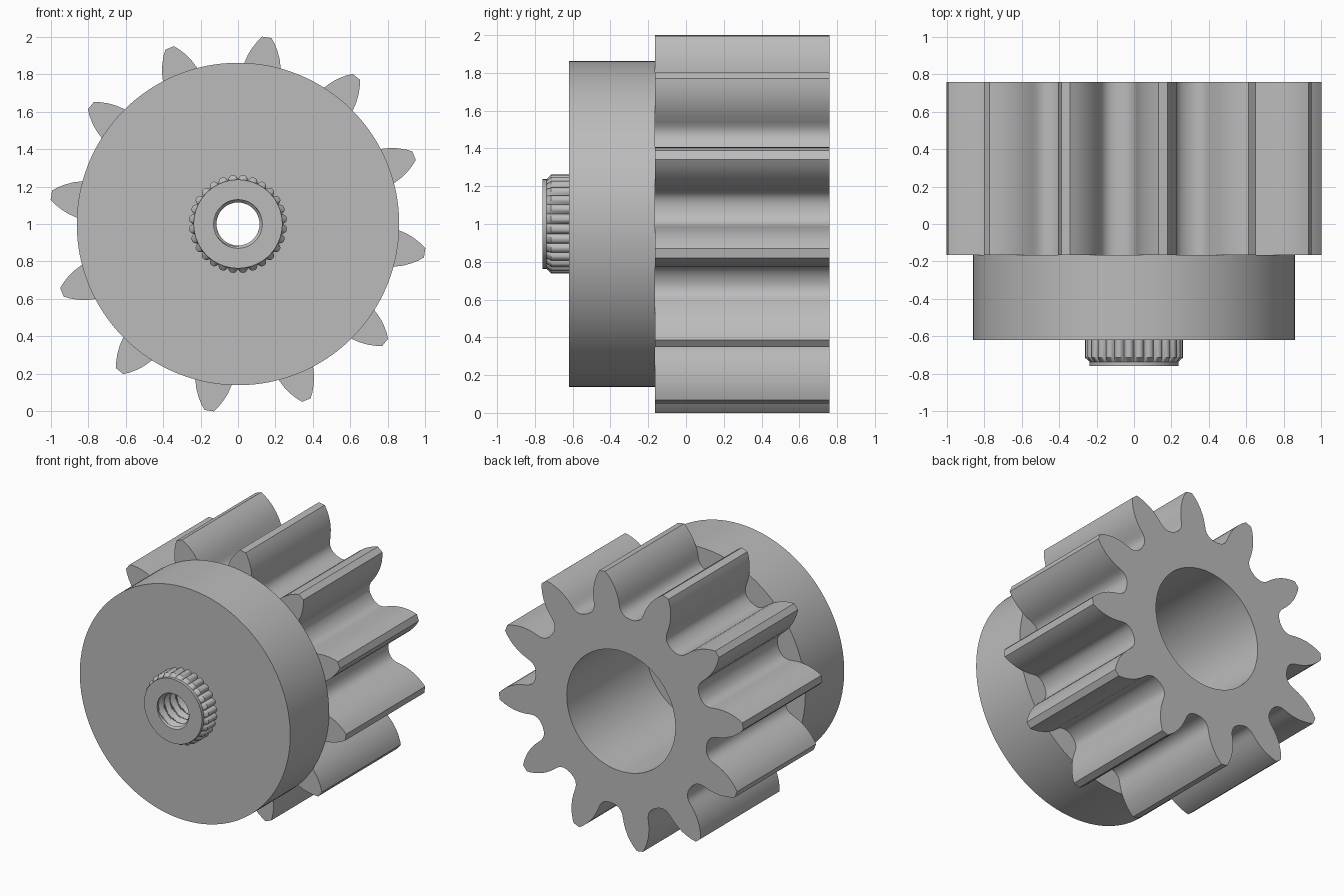
import bpy, bmesh, math

if "Cube" in bpy.data.objects:
    bpy.data.objects.remove(bpy.data.objects["Cube"])

CZ = 1.0                       # height of the shared axis (runs along y)
Y_FRONT, Y_DISC, Y_GEAR, Y_BACK = -0.76, -0.62, -0.165, 0.76

steel = bpy.data.materials.new("plain grey")
steel.diffuse_color = (0.5, 0.5, 0.5, 1)
steel.use_nodes = True
steel.node_tree.nodes["Principled BSDF"].inputs["Base Color"].default_value = steel.diffuse_color


def loft(name, rings, closed=False):
    """Skin rings of (radius, angle, y) points that all have the same count."""
    bm = bmesh.new()
    rows = [[bm.verts.new((r * math.cos(a), y, CZ + r * math.sin(a)))
             for r, a, y in ring] for ring in rings]
    pairs = list(zip(rows, rows[1:]))
    if closed:
        pairs.append((rows[-1], rows[0]))
    for p, q in pairs:
        n = len(p)
        for j in range(n):
            k = (j + 1) % n
            bm.faces.new((p[j], p[k], q[k], q[j]))
    me = bpy.data.meshes.new(name)
    bm.to_mesh(me)
    bm.free()
    me.materials.append(steel)
    ob = bpy.data.objects.new(name, me)
    bpy.context.collection.objects.link(ob)
    bpy.ops.object.select_all(action='DESELECT')
    ob.select_set(True)
    bpy.context.view_layer.objects.active = ob
    bpy.ops.object.shade_smooth_by_angle(angle=math.radians(32))
    return ob


def circle(r, y, n):
    return [(r, 2 * math.pi * j / n, y) for j in range(n)]


# pinion gear: 12 teeth, half tooth given as (radius, half angle in degrees)
TEETH, OFFSET = 12, 21.2
flank = [(1.01, 1.4), (0.985, 2.6), (0.95, 4.0), (0.91, 5.35), (0.862, 6.55),
         (0.82, 7.3), (0.785, 7.75), (0.76, 8.1), (0.738, 8.9),
         (0.72, 10.2), (0.708, 12.2)]
tooth = [(r, -h) for r, h in reversed(flank)] + flank + [(0.703, 15)]
outline = [(r, math.radians(OFFSET + 30 * t + a))
           for t in range(TEETH) for r, a in tooth]
BORE = 0.445


def gear_ring(y, r=None):
    return [(r or rr, a, y) for rr, a in outline]


loft("pinion_gear", [gear_ring(Y_BACK), gear_ring(Y_GEAR),
                     gear_ring(Y_GEAR, BORE), gear_ring(Y_BACK, BORE)], closed=True)

# flange disc in front of the gear
loft("flange_disc", [circle(r, y, 128) for r, y in
                     [(0.13, Y_GEAR), (0.862, Y_GEAR), (0.862, Y_DISC), (0.23, Y_DISC)]])

# knurled hub with a threaded through hole
KNURLS, STEP = 28, 8
N = KNURLS * STEP
ridge = [0.240, 0.251, 0.259, 0.262, 0.262, 0.262, 0.259, 0.251]


def knurl(y):
    return [(ridge[j % STEP], 2 * math.pi * j / N, y) for j in range(N)]


def thread(y, pitch=0.07):
    ring = []
    for j in range(N):
        phase = (y / pitch - j / N) % 1.0
        wave = max(0.0, min(1.0, abs(phase - 0.5) * 3 - 0.25))
        ring.append((0.115 + 0.025 * wave, 2 * math.pi * j / N, y))
    return ring


ROWS = 70
y0, y1 = Y_FRONT + 0.015, Y_GEAR - 0.01
hub = [knurl(Y_DISC), knurl(-0.715), circle(0.237, -0.738, N),
       circle(0.237, Y_FRONT, N), circle(0.13, Y_FRONT, N)]
hub += [thread(y0 + (y1 - y0) * i / ROWS) for i in range(ROWS + 1)]
hub += [circle(0.13, Y_GEAR, N)]
loft("knurled_hub", hub)
